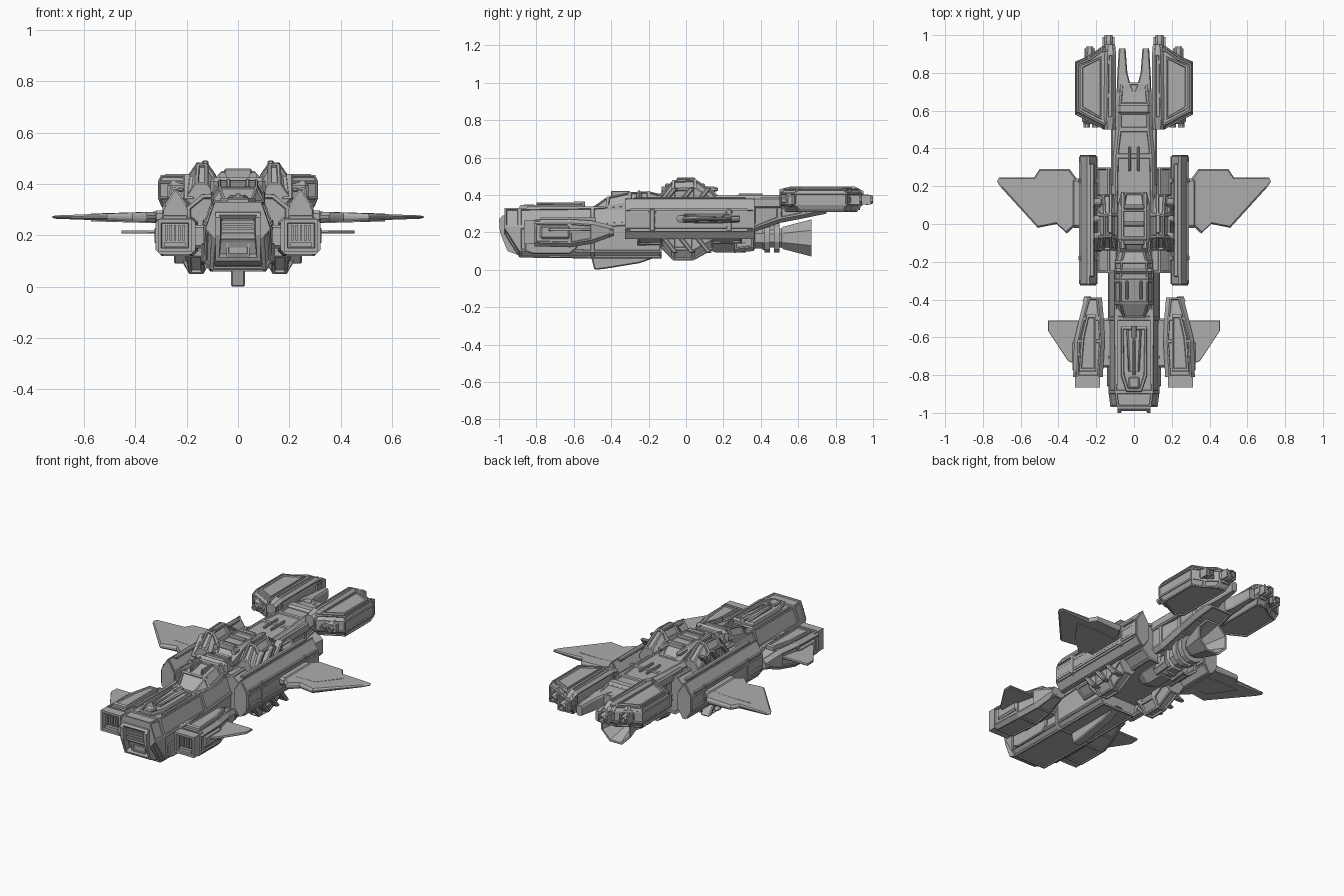
import bpy
import bmesh
from math import cos, sin, pi
from mathutils import Vector

cube = bpy.data.objects.get("Cube")
if cube:
    bpy.data.objects.remove(cube)

hull_grey = bpy.data.materials.new("hull_grey")
hull_grey.use_nodes = True
GREY = (.42, .42, .42, 1)
hull_grey.diffuse_color = GREY
hull_grey.node_tree.nodes["Principled BSDF"].inputs["Base Color"].default_value = GREY


def finish(name, bm, mirror=False, bevel=0, gap=0, depth=-.006):
    """Panel the large faces, then make a flat shaded object."""
    bmesh.ops.recalc_face_normals(bm, faces=bm.faces)
    if gap:
        large = [f for f in bm.faces if min(e.calc_length() for e in f.edges) > 3 * gap]
        bmesh.ops.inset_individual(bm, faces=large, thickness=gap)
        bmesh.ops.inset_individual(bm, faces=large, thickness=gap / 3, depth=depth)
    mesh = bpy.data.meshes.new(name)
    bm.to_mesh(mesh)
    bm.free()
    mesh.materials.append(hull_grey)
    obj = bpy.data.objects.new(name, mesh)
    bpy.context.collection.objects.link(obj)
    if bevel:
        mod = obj.modifiers.new("chamfer", "BEVEL")
        mod.width, mod.segments = bevel, 1
    if mirror:
        obj.modifiers.new("mirror", "MIRROR")
    return obj


def skin(rings):
    """Join equal rings of points into a capped solid."""
    bm = bmesh.new()
    loops = [[bm.verts.new(p) for p in ring] for ring in rings]
    for a, b in zip(loops, loops[1:]):
        for i in range(len(a)):
            j = (i + 1) % len(a)
            bm.faces.new((a[i], a[j], b[j], b[i]))
    bm.faces.new(loops[0][::-1])
    bm.faces.new(loops[-1])
    return bm


def hull(name, stations, top=(.02, .02), low=(.02, .02), **opts):
    """Loft eight sided sections (y, x0, x1, z0, z1) along y."""
    (tx, tz), (bx, bz) = top, low
    rings = []
    for y, x0, x1, z0, z1 in stations:
        ring = [(x0 + bx, z0), (x1 - bx, z0), (x1, z0 + bz), (x1, z1 - tz),
                (x1 - tx, z1), (x0 + tx, z1), (x0, z1 - tz), (x0, z0 + bz)]
        rings.append([(x, y, z) for x, z in ring])
    return finish(name, skin(rings), **opts)


def centred(name, stations, **opts):
    return hull(name, [(y, -w, w, z0, z1) for y, w, z0, z1 in stations], **opts)


def slab(name, outline, levels, thin=None, **opts):
    """Stack a plan outline at levels (z, scale); thin(x) flattens toward a tip."""
    mid = sum((Vector(p) for p in outline), Vector((0, 0))) / len(outline)
    zmid = (levels[0][0] + levels[-1][0]) / 2
    rings = []
    for z, s in levels:
        pts = [mid + (Vector(p) - mid) * s for p in outline]
        rings.append([(p.x, p.y, zmid + (z - zmid) * (thin(p.x) if thin else 1)) for p in pts])
    return finish(name, skin(rings), **opts)


def side_prism(name, outline, x0, x1, **opts):
    return finish(name, skin([[(x, y, z) for y, z in outline] for x in (x0, x1)]), **opts)


def box(name, x, y, z, **opts):
    """Box from three (low, high) ranges."""
    return side_prism(name, [(y[0], z[0]), (y[1], z[0]), (y[1], z[1]), (y[0], z[1])], *x, **opts)


def lathe(name, x, z, profile, sides=8, **opts):
    """Turn a (y, radius) profile around an axis along y."""
    turn = [2 * pi * (i + .5) / sides for i in range(sides)]
    rings = [[(x + r * cos(t), y, z + r * sin(t)) for t in turn] for y, r in profile]
    return finish(name, skin(rings), **opts)


def recess(obj, rim, depth):
    """Sink the forward facing faces of an intake as one region."""
    bm = bmesh.new()
    bm.from_mesh(obj.data)
    front = [f for f in bm.faces if f.normal.y < -.6]
    bmesh.ops.inset_region(bm, faces=front, thickness=rim, depth=0)
    bmesh.ops.inset_region(bm, faces=front, thickness=rim / 5, depth=-depth)
    bm.to_mesh(obj.data)
    bm.free()


# Forward fuselage and its nose intake
centred("forward_fuselage", [(-.97, .125, .19, .33), (-.89, .135, .065, .33), (-.5, .138, .06, .335),
        (-.13, .138, .06, .36)], top=(.035, .1), low=(.03, .035), gap=.012)
nose = side_prism("nose_intake", [(-.98, .29), (-1, .27), (-.995, .2), (-.955, .1), (-.9, .08), (-.9, .3)],
                  -.088, .088)
recess(nose, .02, .03)
for i in range(4):
    z = .205 + i * .017
    box("nose_slat", (-.06, .06), (-.983, -.95), (z, z + .008))
box("nose_grille", (-.045, .045), (-.95, -.9), (.12, .19), gap=.01)

# Dorsal nose deck with a low gun mount
slab("nose_deck", [(-.04, -.89), (.04, -.89), (.07, -.8), (.07, -.54), (-.07, -.54), (-.07, -.8)],
     [(.32, 1), (.34, 1), (.345, .96)], gap=.012, depth=-.008)
hull("gun_mount", [(-.78, -.03, .03, .33, .35), (-.56, -.04, .04, .33, .358)], top=(.01, .01))
lathe("gun_barrel", 0, .352, [(-.8, .008), (-.6, .008), (-.6, .014), (-.54, .014)])
box("nose_hatch", (-.028, .028), (-.87, -.81), (.33, .35), bevel=.006)
box("deck_rail", (.085, .097), (-.85, -.45), (.32, .337), mirror=True)
side_prism("cheek_panel", [(-.86, .1), (-.82, .085), (-.62, .085), (-.58, .12), (-.58, .17), (-.86, .17)],
           .128, .144, mirror=True, bevel=.005)

# Canopy
centred("canopy", [(-.5, .085, .3, .335), (-.42, .105, .3, .39), (-.3, .105, .3, .415),
        (-.2, .1, .3, .42), (-.12, .08, .3, .4)], top=(.03, .05), gap=.01)
box("canopy_rib", (.03, .045), (-.4, -.3), (.38, .421), mirror=True, bevel=.004)
box("canopy_collar", (-.108, .108), (-.265, -.235), (.3, .425), bevel=.025)
side_prism("keel_fin", [(-.51, .08), (-.49, 0), (-.44, .004), (-.25, .035), (-.12, .08)], -.027, .027, bevel=.006)

# Mid body and its flanks
centred("mid_body", [(-.26, .2, .13, .36), (.3, .2, .14, .37)], top=(.06, .05), low=(.06, .05), gap=.014)
hull("flank_housing", [(-.325, .2, .285, .165, .38), (.365, .2, .285, .165, .38)],
     top=(.045, .07), low=(.035, .05), gap=.008, mirror=True)
for z in (.205, .235, .285, .315):
    box("flank_rail", (.27, .292), (-.3, .33), (z, z + .012), mirror=True)
box("flank_cap", (.21, .235), (-.28, .32), (.37, .388), mirror=True, bevel=.005)
for y in (-.18, .23):
    box("flank_clamp", (.19, .294), (y - .02, y + .02), (.2, .33), mirror=True, bevel=.01)

# Shoulder armour above and below the mid body
hull("upper_shoulder", [(-.14, .085, .2, .32, .4), (-.07, .085, .195, .32, .48), (.05, .085, .195, .32, .485),
     (.16, .085, .2, .32, .41)], top=(.035, .05), gap=.012, depth=-.01, mirror=True)
hull("lower_shoulder", [(-.14, .1, .23, .12, .22), (-.07, .1, .225, .05, .22), (.04, .1, .225, .05, .22),
     (.15, .1, .23, .11, .22)], low=(.035, .06), gap=.012, depth=-.01, mirror=True)
for i in range(3):
    y = -.1 + i * .09
    band = [(y - .05, .34), (y - .02, .34), (y + .06, .44), (y + .03, .44)]
    side_prism("upper_band", band, .17, .215, mirror=True, bevel=.006)
    side_prism("lower_band", [(a, .53 - b) for a, b in band], .19, .25, mirror=True, bevel=.006)
box("shoulder_cap", (.115, .14), (-.05, .05), (.47, .492), mirror=True, bevel=.005)
centred("dorsal_hump", [(-.15, .07, .34, .4), (-.08, .085, .34, .45), (.08, .085, .34, .45), (.17, .07, .34, .4)],
        gap=.014)
for y in (-.1, 0, .09):
    box("hump_strap", (-.055, .055), (y - .012, y + .012), (.42, .46), bevel=.006)
lathe("shoulder_pipe", .06, .43, [(-.13, .016), (.15, .016), (.17, .008)], mirror=True)

# Rear spine ending in a fork
centred("rear_spine", [(.1, .12, .18, .395), (.36, .115, .2, .4), (.5, .1, .25, .4), (.63, .1, .275, .4),
        (.75, .088, .3, .39)], gap=.014)
hull("tail_prong", [(.7, 0, .09, .31, .39), (.75, .022, .09, .31, .39), (.8, .035, .088, .31, .385),
     (.93, .045, .08, .32, .38)], top=(.006, .01), low=(.006, .01), mirror=True)
box("spine_slot", (.017, .03), (.28, .41), (.39, .408), mirror=True, bevel=.004)
box("spine_rail", (.09, .122), (.2, .52), (.33, .385), mirror=True, bevel=.008)
box("spine_bridge", (-.085, .085), (.58, .64), (.38, .41), bevel=.012)

# Rear weapon pods, their decks and barrels
pod = [(.1, .94), (.1, .53), (.16, .5), (.312, .58), (.312, .86), (.24, .89), (.17, .94)]
slab("rear_pod", pod, [(.308, .86), (.345, 1), (.41, 1), (.435, .9)], mirror=True, gap=.008)
slab("rear_pod_deck", [(.17, .89), (.17, .55), (.285, .61), (.285, .84)],
     [(.42, 1), (.44, .97)], mirror=True, gap=.012)
hull("rear_pod_spine", [(.5, .1, .155, .36, .43), (.56, .095, .16, .34, .445), (.9, .095, .155, .34, .445),
     (.95, .1, .15, .35, .42)], top=(.015, .015), gap=.01, mirror=True)
for x, back, r in ((.135, .92, .038), (.235, .86, .033)):
    lathe("rear_barrel", x, .375, [(back - .03, r), (back + .02, r), (back + .025, r * .75), (back + .05, r * .8),
          (back + .08, r * .6), (back + .08, r * .4), (back + .05, r * .4)], mirror=True)
    for side in (-1, 1):
        a = x + side * r * .7
        box("barrel_vane", (a - .005, a + .005), (back, back + .07), (.35, .4), mirror=True)
for x in (.205, .25):
    lathe("forward_barrel", x, .37, [(.6, .024), (.54, .024), (.535, .018), (.51, .018), (.51, .01), (.53, .01)],
          mirror=True)
box("barrel_shroud", (.18, .275), (.53, .6), (.335, .41), mirror=True, bevel=.015)

# Belly engine with an open flared nozzle
lathe("belly_engine", 0, .17, [(.1, .06), (.16, .085), (.27, .085), (.27, .075), (.36, .075), (.37, .062), (.41, .062),
      (.41, .07), (.44, .07), (.45, .055), (.51, .055), (.52, .065), (.67, .107), (.67, .095), (.53, .04)])
for y in (.29, .42, .47):
    lathe("engine_ring", 0, .17, [(y, .082), (y + .03, .082)], sides=12)
hull("engine_block", [(.26, .03, .08, .09, .2), (.36, .03, .08, .1, .2)], gap=.01, mirror=True)
box("engine_strut", (-.03, .03), (.2, .5), (.2, .29), bevel=.01)

# Main wings with raised panels
wing = [(.25, .24), (.3, .235), (.34, .29), (.5, .29), (.53, .245), (.715, .245), (.725, .225), (.71, .2),
        (.51, -.02), (.41, 0), (.355, -.05), (.3, 0), (.25, 0)]
slab("main_wing", wing, [(.25, .95), (.265, 1), (.278, 1), (.293, .95)], mirror=True,
     thin=lambda x: 1 - max(0, x - .3) * 1.7)
slab("wing_panel", [(.3, .2), (.44, .21), (.58, .2), (.48, .06), (.3, .04)],
     [(.249, .95), (.291, .95)], mirror=True, thin=lambda x: 1.1 - max(0, x - .3) * 1.4)
box("wing_root", (.27, .33), (-.02, .24), (.25, .298), mirror=True, bevel=.012)
slab("front_winglet", [(.22, -.51), (.455, -.51), (.455, -.565), (.35, -.725), (.3, -.745), (.22, -.7)],
     [(.207, .98), (.212, 1), (.22, .98)], mirror=True)

# Front pods with slatted intakes
hull("front_pod", [(-.81, .165, .322, .125, .268), (-.62, .155, .318, .12, .27), (-.5, .16, .29, .14, .262),
     (-.39, .17, .262, .18, .235)], gap=.01, mirror=True)
mouth = box("pod_intake", (.18, .312), (-.865, -.78), (.138, .262), mirror=True)
recess(mouth, .018, .03)
for i in range(5):
    x = .207 + i * .017
    box("intake_slat", (x, x + .009), (-.855, -.83), (.18, .24), mirror=True)
box("intake_sill", (.205, .288), (-.858, -.83), (.155, .172), mirror=True)
slab("pod_top_plate", [(.2, -.78), (.29, -.78), (.28, -.6), (.25, -.48), (.2, -.48)],
     [(.255, 1), (.276, 1), (.28, .96)], mirror=True, gap=.012)
box("pod_side_plate", (.3, .326), (-.78, -.62), (.165, .235), mirror=True, bevel=.01)
box("pod_pylon", (.1, .18), (-.76, -.5), (.15, .24), mirror=True, bevel=.01)
lathe("pod_bolt", .245, .2, [(-.41, .03), (-.385, .02)], mirror=True)
